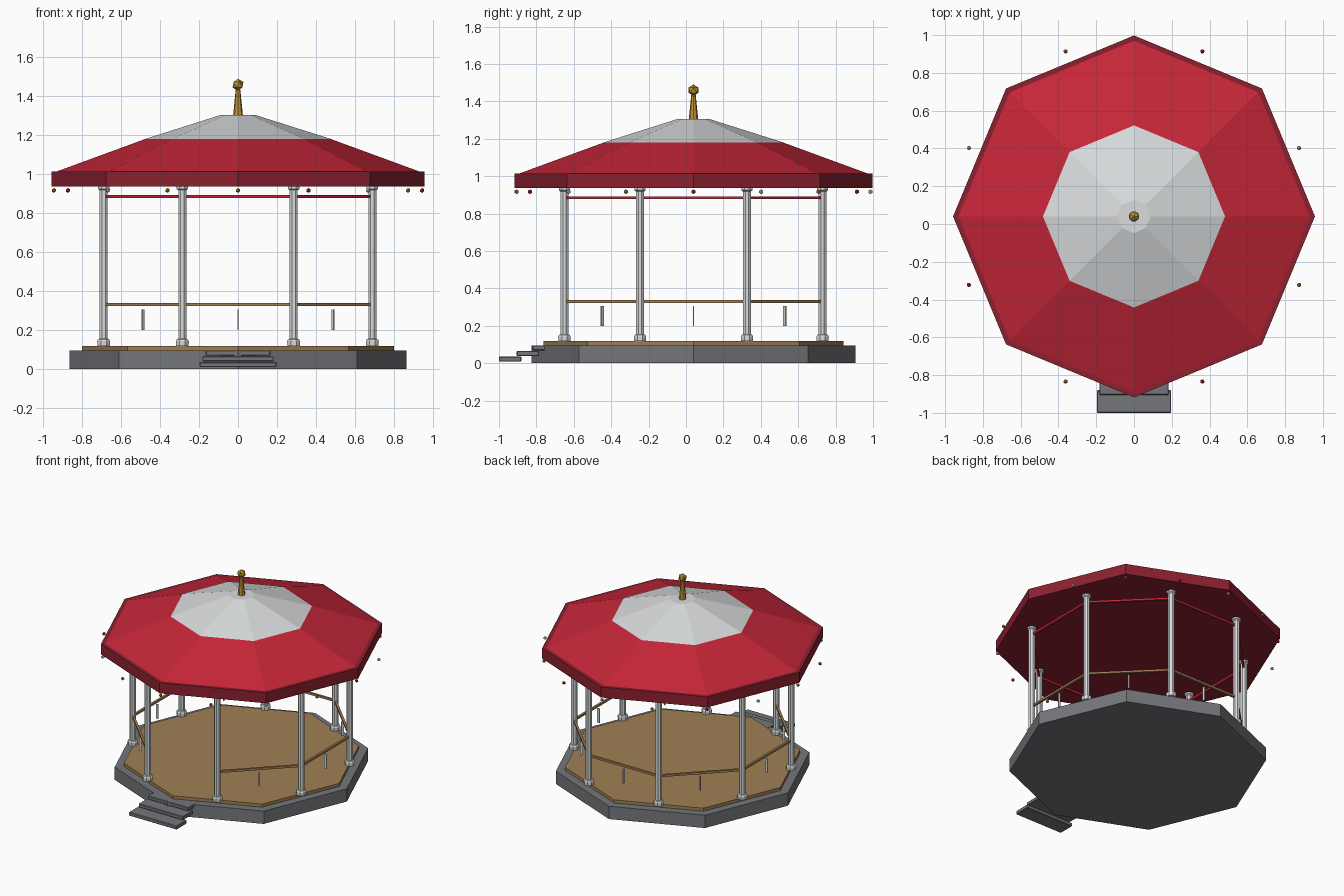
import bpy, bmesh, math
from mathutils import Vector, Matrix

if "Cube" in bpy.data.objects:
    bpy.data.objects.remove(bpy.data.objects["Cube"])

CY = 0.04  # the pavilion's axis sits slightly behind the origin


def material(name, r, g, b):
    def lin(c):
        c /= 255
        return c / 12.92 if c <= 0.04045 else ((c + 0.055) / 1.055) ** 2.4
    m = bpy.data.materials.new(name)
    m.diffuse_color = (lin(r), lin(g), lin(b), 1)
    m.use_nodes = True
    m.node_tree.nodes["Principled BSDF"].inputs["Base Color"].default_value = m.diffuse_color
    return m


RED = material("canopy red", 198, 38, 56)
DARK = material("fascia dark red", 140, 32, 47)
WHITE = material("painted white", 216, 219, 220)
WOOD = material("wood", 160, 127, 84)
STONE = material("stone grey", 117, 118, 123)
GOLD = material("gold", 192, 146, 56)


def finish(name, bm, mat):
    bmesh.ops.recalc_face_normals(bm, faces=bm.faces)
    me = bpy.data.meshes.new(name)
    bm.to_mesh(me)
    bm.free()
    me.materials.append(mat)
    ob = bpy.data.objects.new(name, me)
    bpy.context.collection.objects.link(ob)
    return ob


def lathe(name, profile, mat, x=0, y=CY, sides=8, turn=0.0):
    """Stack rings of (radius, z) into a closed faceted solid."""
    bm = bmesh.new()
    rings = []
    for r, z in profile:
        angles = [turn + math.tau * i / sides for i in range(sides)]
        rings.append([bm.verts.new((x + r * math.cos(a), y + r * math.sin(a), z)) for a in angles])
    for lo, hi in zip(rings, rings[1:]):
        for i in range(sides):
            j = (i + 1) % sides
            bm.faces.new((lo[i], lo[j], hi[j], hi[i]))
    bm.faces.new(rings[0][::-1])
    bm.faces.new(rings[-1])
    return finish(name, bm, mat)


def box(name, centre, size, mat, angle=0.0, bevel=0.0):
    bm = bmesh.new()
    m = Matrix.Translation(centre) @ Matrix.Rotation(angle, 4, 'Z') @ Matrix.Diagonal((*size, 1))
    bmesh.ops.create_cube(bm, size=1, matrix=m)
    if bevel:
        bmesh.ops.bevel(bm, geom=bm.edges[:], offset=bevel, segments=1, affect='EDGES')
    return finish(name, bm, mat)


def ball(name, centre, r, mat, sub=1):
    bm = bmesh.new()
    bmesh.ops.create_icosphere(bm, subdivisions=sub, radius=r, matrix=Matrix.Translation(centre))
    return finish(name, bm, mat)


def polar(r, a, z):
    return Vector((r * math.cos(a), CY + r * math.sin(a), z))


# Platform and floor
lathe("stone_platform", [(0.865, 0), (0.865, 0.095)], STONE)
lathe("wood_floor", [(0.802, 0.095), (0.802, 0.118)], WOOD)

# Front steps
for i, (w, y, z) in enumerate([(0.394, -0.94, 0.022), (0.366, -0.845, 0.052), (0.334, -0.76, 0.082)]):
    box(f"step_{i + 1}", (0, y, z), (w, 0.12, 0.027), STONE, bevel=0.004)

# Columns with foot and capital
COL_R = 0.747
column = [(0.035, 0.118), (0.036, 0.143), (0.030, 0.152), (0.0225, 0.155),
          (0.0225, 0.918), (0.032, 0.925), (0.032, 0.938)]
for i in range(8):
    p = polar(COL_R, math.radians(22.5 + 45 * i), 0)
    lathe(f"column_{i + 1}", column, WHITE, p.x, p.y, turn=math.radians(22.5))

# Beams, handrails and short balusters between columns (front bay stays open)
mid_r = COL_R * math.cos(math.pi / 8)
span = 2 * COL_R * math.sin(math.pi / 8)
for i in range(8):
    a = math.radians(45 * i - 90)
    box(f"beam_{i + 1}", polar(mid_r, a, 0.885), (0.015, span, 0.015), RED, a)
    if i:
        box(f"handrail_{i}", polar(mid_r, a, 0.33), (0.016, span, 0.015), WOOD, a)
        box(f"baluster_{i}", polar(mid_r, a, 0.253), (0.018, 0.007, 0.106), WHITE, a)

# Roof: fascia ring, red canopy, pale cap
lathe("roof_fascia", [(0.958, 0.937), (0.958, 1.015)], DARK)
lathe("roof_canopy", [(0.93, 1.015), (0.48, 1.18)], RED)
lathe("roof_cap", [(0.482, 1.18), (0.088, 1.305)], WHITE)

# Finial
lathe("finial_spike", [(0.025, 1.305), (0.012, 1.435)], GOLD)
ball("finial_ball", (0, CY, 1.46), 0.031, GOLD)

# Bulbs strung around the eaves, starting at the front
for k in range(16):
    a = math.radians(-90 + 22.5 * k)
    ball(f"bulb_{k + 1}", polar(0.946, a, 0.917), 0.0125, (GOLD, RED, WHITE)[k % 3])
